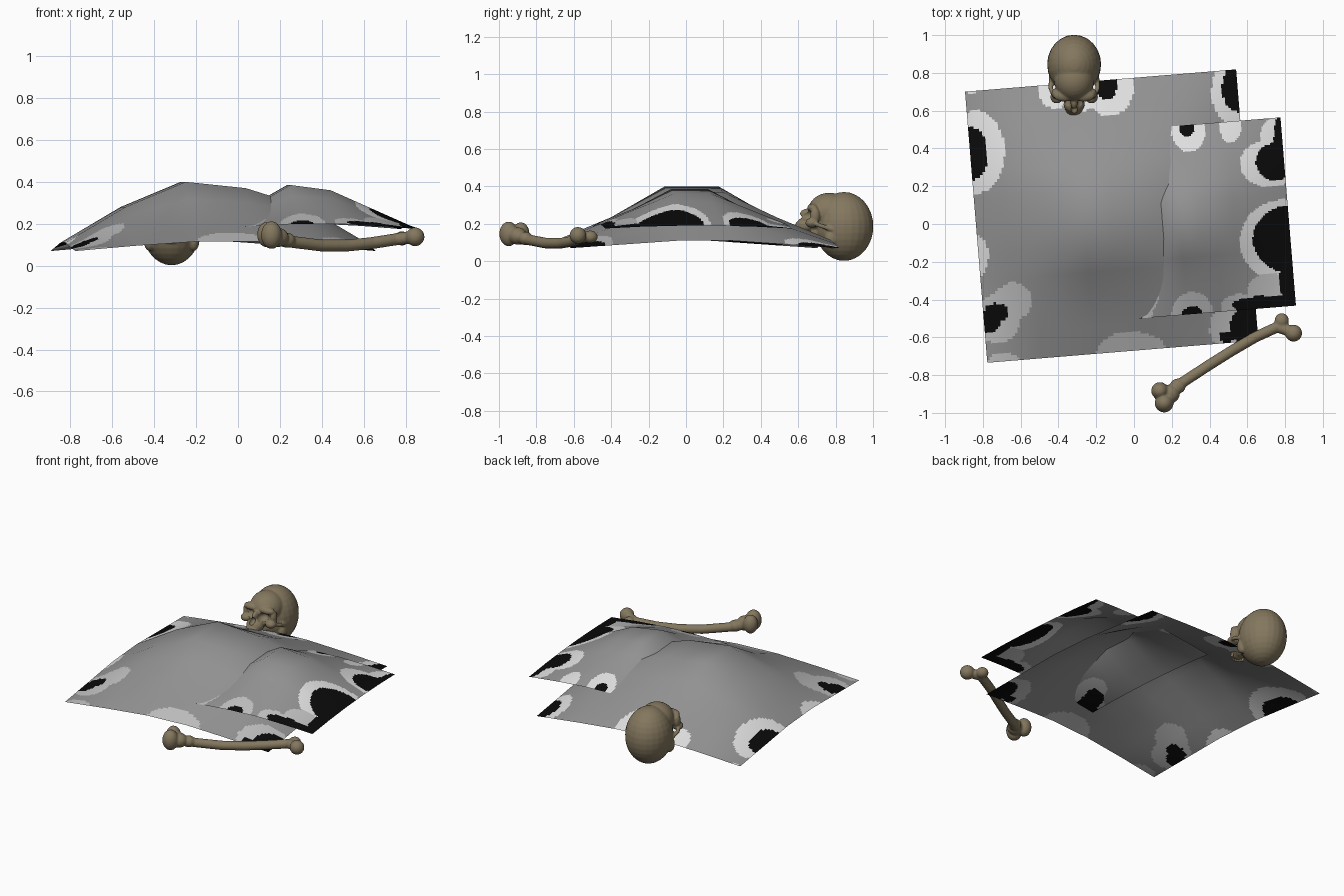
import bpy, bmesh, math
from mathutils import Vector, Matrix

if "Cube" in bpy.data.objects:
    bpy.data.objects.remove(bpy.data.objects["Cube"])


def material(name, rgb):
    m = bpy.data.materials.new(name)
    m.diffuse_color = (*rgb, 1)
    m.use_nodes = True
    m.node_tree.nodes["Principled BSDF"].inputs["Base Color"].default_value = m.diffuse_color
    return m


GREY = material("cloth grey", (0.29, 0.29, 0.29))
LIGHT = material("light grey fray", (0.52, 0.52, 0.52))
WHITE = material("white fray", (0.74, 0.74, 0.74))
BLACK = material("black stain", (0.003, 0.003, 0.003))
BONE = material("old bone", (0.23, 0.185, 0.112))
G, L, W, K = 0, 1, 2, 3


def sheet(name, centre, half, angle, rows, lift, blots, n=100):
    """Tented cloth: 5 x 5 coarse panels finely cut so stains follow cell edges.
    rows[j][i] = height, i/j = centre, middle, edge; lift raises the left peak."""
    def coarse(i, j):
        i, j = min(max(i, 0), 5), min(max(j, 0), 5)
        a, b = int(abs(i - 2.5)), int(abs(j - 2.5))
        return rows[b][a] + (lift if i == 2 and b == 0 else 0)

    def height(s, t):
        i, j = min(max(int(s), 0), 4), min(max(int(t), 0), 4)
        f, g = s - i, t - j
        return ((coarse(i, j) * (1 - f) + coarse(i + 1, j) * f) * (1 - g)
                + (coarse(i, j + 1) * (1 - f) + coarse(i + 1, j + 1) * f) * g)

    rot = Matrix.Rotation(angle, 3, 'Z')
    verts, normals, faces, mats = [], [], [], []
    for j in range(n + 1):
        for i in range(n + 1):
            s, t = 5 * i / n, 5 * j / n
            p = rot @ Vector(((s / 2.5 - 1) * half[0], (t / 2.5 - 1) * half[1], 0))
            verts.append(p + Vector((centre[0], centre[1], height(s, t))))
            # soft normals spread across each coarse panel
            s0, s1 = max(s - .5, 0), min(s + .5, 5)
            t0, t1 = max(t - .5, 0), min(t + .5, 5)
            dx = (height(s1, t) - height(s0, t)) / ((s1 - s0) * half[0] / 2.5)
            dy = (height(s, t1) - height(s, t0)) / ((t1 - t0) * half[1] / 2.5)
            normals.append((rot @ Vector((-dx, -dy, 1))).normalized())
    for j in range(n):
        for i in range(n):
            k = j * (n + 1) + i
            faces.append((k, k + 1, k + n + 2, k + n + 1))
            c = (verts[k] + verts[k + n + 2]) / 2
            m = G
            for x, y, rx, ry, col in blots:
                if ((c.x - x) / rx) ** 2 + ((c.y - y) / ry) ** 2 < 1:
                    m = col
            mats.append(m)
    me = bpy.data.meshes.new(name)
    me.from_pydata(verts, [], faces)
    for m in (GREY, LIGHT, WHITE, BLACK):
        me.materials.append(m)
    me.polygons.foreach_set("material_index", mats)
    me.polygons.foreach_set("use_smooth", [True] * len(faces))
    me.normals_split_custom_set_from_vertices(normals)
    ob = bpy.data.objects.new(name, me)
    bpy.context.collection.objects.link(ob)
    return ob


# large cloth, stains given as ellipses (x, y, rx, ry, colour)
sheet("large_cloth", (-0.118, 0.042), (0.72, 0.72), math.radians(4.7),
      [(.37, .28, .11), (.235, .195, .09), (.115, .095, .07)], .03,
      [(-.84, .38, .155, .22, W), (-.86, .37, .085, .14, K),
       (-.84, -.17, .07, .11, W), (-.87, .715, .06, .02, W),
       (-.64, -.41, .10, .10, L), (-.72, -.50, .12, .13, L), (-.69, -.74, .09, .06, L),
       (-.73, -.47, .065, .05, K), (-.76, -.52, .05, .06, K),
       (-.01, -.69, .19, .12, L),
       (.58, -.55, .18, .16, L), (.62, -.54, .11, .11, K), (.49, -.60, .04, .03, K),
       (.52, .70, .11, .17, W), (.55, .72, .085, .125, K),
       (-.13, .74, .13, .17, W), (-.42, .74, .09, .13, W), (-.27, .70, .12, .10, W),
       (-.15, .73, .06, .07, K)])

# small cloth, poking through the large one
sheet("small_cloth", (0.338, 0.027), (0.48, 0.50), math.radians(4.7),
      [(.36, .275, .19), (.28, .235, .185), (.20, .19, .175)], .025,
      [(.20, .50, .06, .035, W), (.29, .50, .09, .12, W), (.51, .53, .06, .10, W),
       (.28, .52, .04, .06, K),
       (.72, .32, .16, .125, W), (.74, .47, .07, .09, W),
       (.75, .33, .105, .10, K), (.79, .45, .05, .15, K),
       (.80, -.09, .24, .22, W), (.72, -.36, .12, .10, L), (.57, -.44, .11, .07, L),
       (.83, -.08, .20, .18, K), (.86, -.28, .09, .20, K),
       (.72, -.43, .20, .05, K),
       (.31, -.48, .11, .12, L), (.31, -.48, .055, .045, K),
       (.04, -.37, .09, .12, L), (-.02, -.46, .12, .09, L),
       (-.02, -.46, .065, .13, K), (.02, -.38, .03, .055, K), (-.08, -.50, .04, .04, K)])


def blobs(name, parts, voxel=None, smooth=4):
    """Merge ellipsoids (centre, radii) into one soft form."""
    bm = bmesh.new()
    for c, r in parts:
        bmesh.ops.create_uvsphere(bm, u_segments=24, v_segments=16, radius=1,
                                  matrix=Matrix.Translation(c) @ Matrix.Diagonal((*r, 1)))
    me = bpy.data.meshes.new(name)
    bm.to_mesh(me)
    bm.free()
    me.materials.append(BONE)
    me.polygons.foreach_set("use_smooth", [True] * len(me.polygons))
    ob = bpy.data.objects.new(name, me)
    bpy.context.collection.objects.link(ob)
    if voxel:
        rm = ob.modifiers.new("fuse", 'REMESH')
        rm.mode, rm.voxel_size, rm.use_smooth_shade = 'VOXEL', voxel, True
        sm = ob.modifiers.new("soften", 'SMOOTH')
        sm.factor, sm.iterations = .5, smooth
    return ob


def chain(points, radius, steps=10):
    """Overlapping balls along a path."""
    out = []
    for a, b in zip(points, points[1:]):
        for k in range(steps + 1):
            out.append((Vector(a).lerp(Vector(b), k / steps), (radius,) * 3))
    return out


def both(parts, x0):
    """Mirror parts left and right of x0."""
    return [((x0 + s * c[0], c[1], c[2]), r) for c, r in parts for s in (1, -1)]


# skull tipped back, face toward the front and up
X = -0.317
skull_parts = [
    ((X, .845, .186), (.143, .157, .184)),   # braincase
    ((X, .765, .262), (.107, .115, .104)),   # forehead
    ((X, .70, .225), (.085, .06, .06)),      # mid face
    ((X, .65, .25), (.02, .042, .032)),      # nose bridge
    ((X, .635, .19), (.056, .05, .045)),     # upper jaw
    ((X, .605, .173), (.045, .032, .03)),    # tooth row
    ((X, .74, .15), (.06, .08, .05)),        # skull base
]
skull_parts += both([
    ((.052, .68, .285), (.058, .032, .024)),  # brow
    ((.092, .672, .205), (.034, .034, .026)), # cheek
    ((.10, .69, .245), (.02, .026, .045)),    # outer rim
    ((.105, .775, .12), (.028, .035, .05)),   # mastoid
], X)
skull_parts += [p for s in (1, -1) for p in
                chain([(X + s * .105, .675, .205), (X + s * .125, .72, .19),
                       (X + s * .122, .78, .17)], .012)]
skull = blobs("skull", skull_parts, .006, 3)
cutter = blobs("socket_cutter",
               both([((.051, .643, .246), (.036, .046, .029))], X)
               + [((X, .597, .228), (.018, .034, .024))])
cutter.hide_render = True
cutter.hide_set(True)
cut = skull.modifiers.new("sockets", 'BOOLEAN')
cut.object, cut.operation, cut.solver = cutter, 'DIFFERENCE', 'EXACT'

# row of teeth along the jaw edge
blobs("teeth", [((X + .044 * math.sin(a), .617 - .04 * math.cos(a), .155), (.008, .008, .017))
                for a in [math.radians(-75 + 150 * k / 9) for k in range(10)]])

# thigh bone
blobs("thigh_bone",
      chain([(.17, -.895, .13), (.27, -.83, .112), (.40, -.745, .096), (.52, -.67, .096),
             (.64, -.60, .108), (.76, -.545, .127)], .029)
      + chain([(.76, -.545, .127), (.84, -.572, .138)], .03, 5)
      + [((.137, -.883, .148), (.046, .046, .06)),    # condyles
         ((.160, -.948, .146), (.050, .050, .066)),
         ((.190, -.900, .135), (.052, .050, .046)),
         ((.232, -.858, .122), (.042, .040, .036)),
         ((.845, -.578, .138), (.045, .045, .045)),   # ball head
         ((.782, -.512, .130), (.038, .040, .034))],  # trochanter
      .006, 4)
